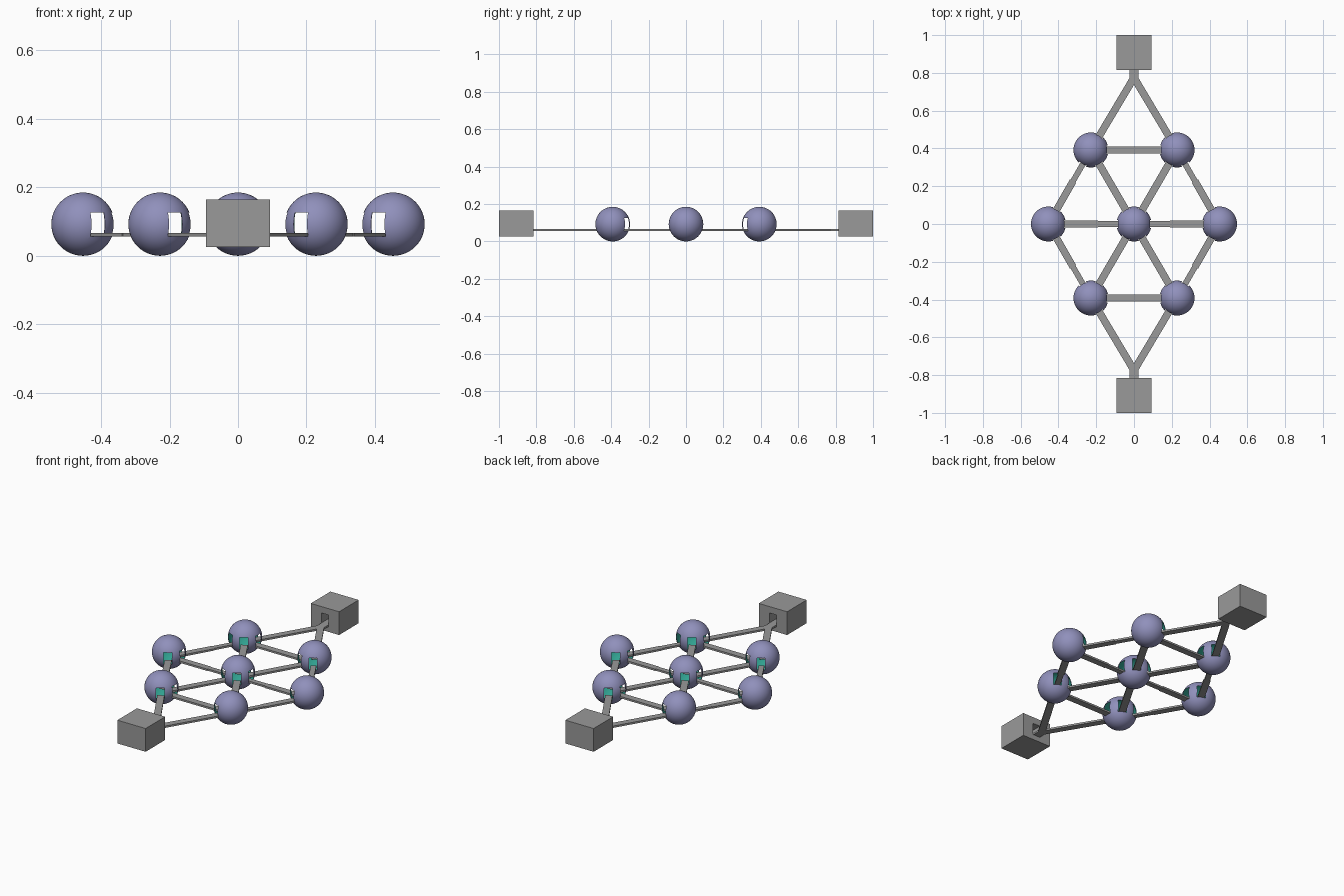
import bpy, bmesh, math
from mathutils import Matrix, Vector

if "Cube" in bpy.data.objects:
    bpy.data.objects.remove(bpy.data.objects["Cube"], do_unlink=True)


def material(name, rgb):
    m = bpy.data.materials.new(name)
    m.use_nodes = True
    m.diffuse_color = (*rgb, 1)
    m.node_tree.nodes["Principled BSDF"].inputs["Base Color"].default_value = (*rgb, 1)
    return m


LILAC = material("lilac", (0.28, 0.28, 0.5))
TEAL = material("teal lining", (0.03, 0.36, 0.28))
GREY = material("grey", (0.32, 0.32, 0.32))

RADIUS = 0.0925
SLOT = (0.056, 0.126)      # slot height range
STRUT_Z = (0.056, 0.067)   # strut height range
ROW_X, ROW_Y, TIP_X, FORK_Y = 0.228, 0.392, 0.453, 0.775


def add_object(name, bm, mats):
    me = bpy.data.meshes.new(name)
    bm.to_mesh(me)
    bm.free()
    for m in mats:
        me.materials.append(m)
    ob = bpy.data.objects.new(name, me)
    bpy.context.scene.collection.objects.link(ob)
    return ob


def bar(bm, a, b, width, z):
    """Box running from a to b in plan, between two heights."""
    a, b = Vector((*a, 0)), Vector((*b, 0))
    d = b - a
    mid = (a + b) / 2
    mid.z = sum(z) / 2
    mat = (Matrix.Translation(mid) @ Matrix.Rotation(math.atan2(d.y, d.x), 4, "Z")
           @ Matrix.Diagonal((d.length, width, z[1] - z[0], 1)))
    bmesh.ops.create_cube(bm, size=1, matrix=mat)


def cut_and_bake(ob, cutter_bm):
    """Subtract the cutter, then keep only the finished mesh."""
    cutter = add_object("cutter", cutter_bm, [])
    cutter.hide_render = True
    mod = ob.modifiers.new("slots", "BOOLEAN")
    mod.operation, mod.solver, mod.object = "DIFFERENCE", "EXACT", cutter
    deps = bpy.context.evaluated_depsgraph_get()
    me = bpy.data.meshes.new_from_object(ob.evaluated_get(deps))
    ob.modifiers.clear()
    ob.data = me
    bpy.data.objects.remove(cutter, do_unlink=True)


# Layout of the lattice
nodes = {
    "centre": (0, 0), "left": (TIP_X, 0), "right": (-TIP_X, 0),
    "front_left": (ROW_X, -ROW_Y), "front_right": (-ROW_X, -ROW_Y),
    "back_left": (ROW_X, ROW_Y), "back_right": (-ROW_X, ROW_Y),
}
forks = {"front": (0, -FORK_Y), "back": (0, FORK_Y)}
links = [("centre", n) for n in nodes if n != "centre"]
for end in forks:
    l, r = end + "_left", end + "_right"
    links += [(l, r), (l, "left"), (r, "right"), (l, end), (r, end)]
points = {**nodes, **forks}

# Struts
for a, b in links:
    pa, pb = Vector(points[a]), Vector(points[b])
    d = (pb - pa).normalized()
    start = pa + d * 0.05
    stop = pb if b in forks else pb - d * 0.05
    bm = bmesh.new()
    if b in ("left", "right"):
        step = pa + d * 0.19
        bar(bm, start, step, 0.03, STRUT_Z)
        bar(bm, step, stop, 0.038, STRUT_Z)
    else:
        bar(bm, start, stop, 0.039, STRUT_Z)
    add_object(f"strut_{a}_to_{b}", bm, [GREY])

# Hollow balls with a slot for every strut
for name, (x, y) in nodes.items():
    bm = bmesh.new()
    bmesh.ops.create_uvsphere(bm, u_segments=48, v_segments=24, radius=RADIUS,
                              matrix=Matrix.Translation((x, y, RADIUS)))
    for f in bm.faces:
        f.smooth = True
    ball = add_object("ball_" + name, bm, [LILAC, TEAL])
    shell = ball.modifiers.new("shell", "SOLIDIFY")
    shell.thickness, shell.offset, shell.material_offset = 0.002, -1, 1
    cutter = bmesh.new()
    for a, b in links:
        if name in (a, b):
            p = Vector((x, y))
            d = (Vector(points[b if name == a else a]) - p).normalized()
            bar(cutter, p + d * 0.05, p + d * 0.12, 0.045, SLOT)
    cut_and_bake(ball, cutter)
    bpy.ops.object.select_all(action="DESELECT")
    ball.select_set(True)
    bpy.context.view_layer.objects.active = ball
    bpy.ops.object.shade_smooth_by_angle(angle=math.radians(30))

# End blocks with a slot and stem facing the lattice
for end, s in (("front", -1), ("back", 1)):
    bm = bmesh.new()
    bar(bm, (0, s * 0.816), (0, s), 0.186, (0.026, 0.164))
    block = add_object(end + "_block", bm, [GREY])
    cutter = bmesh.new()
    bar(cutter, (0, s * 0.8), (0, s * 0.9), 0.048, SLOT)
    cut_and_bake(block, cutter)
    bm = bmesh.new()
    bar(bm, (0, s * (FORK_Y - 0.02)), (0, s * 0.9), 0.045, STRUT_Z)
    add_object(end + "_stem", bm, [GREY])
